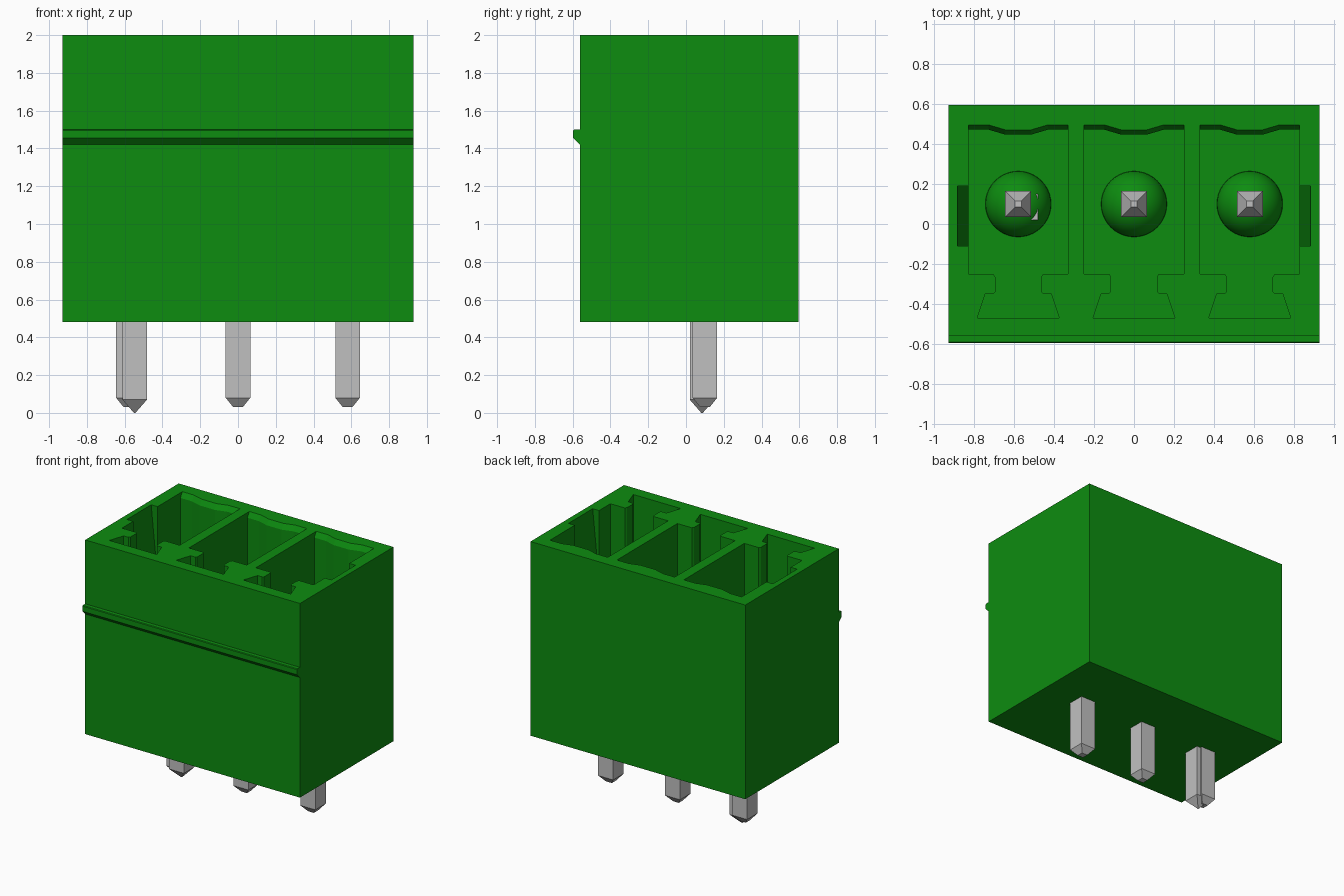
import bpy, bmesh, math
from mathutils import Matrix

cube = bpy.data.objects.get("Cube")
if cube:
    bpy.data.objects.remove(cube, do_unlink=True)


def material(name, rgb, rough):
    m = bpy.data.materials.new(name)
    m.use_nodes = True
    m.diffuse_color = (*rgb, 1)
    p = m.node_tree.nodes["Principled BSDF"]
    p.inputs["Base Color"].default_value = (*rgb, 1)
    p.inputs["Roughness"].default_value = rough
    return m


GREEN = material("green plastic", (0.004, 0.265, 0.005), 0.5)
GREY = material("tin grey", (0.53, 0.53, 0.53), 0.4)


def finish(name, bm, mat):
    bmesh.ops.recalc_face_normals(bm, faces=bm.faces)
    me = bpy.data.meshes.new(name)
    bm.to_mesh(me)
    bm.free()
    me.materials.append(mat)
    ob = bpy.data.objects.new(name, me)
    bpy.context.scene.collection.objects.link(ob)
    return ob


def loft(name, rings, mat):
    """Closed solid through a list of matching point rings."""
    bm = bmesh.new()
    loops = [[bm.verts.new(p) for p in r] for r in rings]
    n = len(loops[0])
    for a, b in zip(loops, loops[1:]):
        for i in range(n):
            j = (i + 1) % n
            bm.faces.new((a[i], a[j], b[j], b[i]))
    bm.faces.new(loops[0][::-1])
    bm.faces.new(loops[-1])
    return finish(name, bm, mat)


def square(x, y, z, h):
    return [(x - h, y - h, z), (x + h, y - h, z), (x + h, y + h, z), (x - h, y + h, z)]


PITCH, PIN_Y = 0.58, 0.10
BOTTOM, FLOOR, TOP = 0.48, 0.72, 2.0
X0, Y0, Y1 = 0.93, -0.562, 0.595

# Housing block
housing = loft("housing", [[(-X0, Y0, z), (X0, Y0, z), (X0, Y1, z), (-X0, Y1, z)]
                           for z in (BOTTOM, TOP)], GREEN)

# Right half of a keyed cavity outline, from front to back
HALF = [(0.205, -0.47), (0.165, -0.35), (0.125, -0.35), (0.115, -0.34), (0.115, -0.265),
        (0.125, -0.25), (0.25, -0.25), (0.25, 0.473), (0.15, 0.473), (0.065, 0.448)]
OUTLINE = HALF + [(-x, y) for x, y in reversed(HALF)]


def cavity_ring(cx, z, lead):
    return [(cx + x, y + (lead if y > 0.4 else 0), z) for x, y in OUTLINE]


# Cavities with a sloped lead-in at the back rim
cutters = []
for i in (-1, 0, 1):
    cx = i * PITCH
    cutters.append(loft("cavity_cutter", [
        cavity_ring(cx, FLOOR, 0), cavity_ring(cx, TOP - 0.04, 0),
        cavity_ring(cx, TOP, 0.024), cavity_ring(cx, TOP + 0.05, 0.024)], GREEN))

# Tapered notches in the two end walls
for s in (-1, 1):
    prof = [(0.80, TOP + 0.05), (0.885, TOP + 0.05), (0.885, TOP), (0.83, 1.45), (0.80, 1.45)]
    cutters.append(loft("notch_cutter", [[(s * x, y, z) for x, z in prof]
                                         for y in (-0.11, 0.19)], GREEN))

for c in cutters:
    c.hide_render = True
    mod = housing.modifiers.new("cut", 'BOOLEAN')
    mod.operation, mod.solver, mod.object = 'DIFFERENCE', 'EXACT', c

# Bake the cuts and remove the cutters
bpy.context.view_layer.update()
baked = bpy.data.meshes.new_from_object(
    housing.evaluated_get(bpy.context.evaluated_depsgraph_get()))
housing.modifiers.clear()
housing.data = baked
for c in cutters:
    bpy.data.objects.remove(c, do_unlink=True)

# Latching ridge along the front
ridge = [(Y0, 1.42), (-0.597, 1.455), (-0.597, 1.495), (-0.592, 1.50), (Y0, 1.50)]
loft("front_ridge", [[(x, y, z) for y, z in ridge] for x in (-X0, X0)], GREEN)

for i, side in zip((-1, 0, 1), ("right", "middle", "left")):
    cx = i * PITCH
    # Contact pin, tapered at both ends
    loft(side + "_pin", [square(cx, PIN_Y, z, h) for z, h in
                         ((0.03, 0.025), (0.08, 0.065), (1.50, 0.065), (1.60, 0.016))], GREY)
    # Domed boss around the pin on the cavity floor
    bm = bmesh.new()
    bmesh.ops.create_uvsphere(bm, u_segments=40, v_segments=20, radius=0.165,
                              matrix=Matrix.Translation((cx, PIN_Y, FLOOR)))
    bmesh.ops.delete(bm, geom=[v for v in bm.verts if v.co.z < FLOOR - 0.001], context='VERTS')
    for f in bm.faces:
        f.smooth = True
    finish(side + "_pin_boss", bm, GREEN)

# Short extra solder leg beside the right pin
loft("extra_leg", [square(-0.547, 0.085, z, h) for z, h in
                   ((0.0, 0.004), (0.07, 0.065), (FLOOR + 0.13, 0.065))], GREY)
